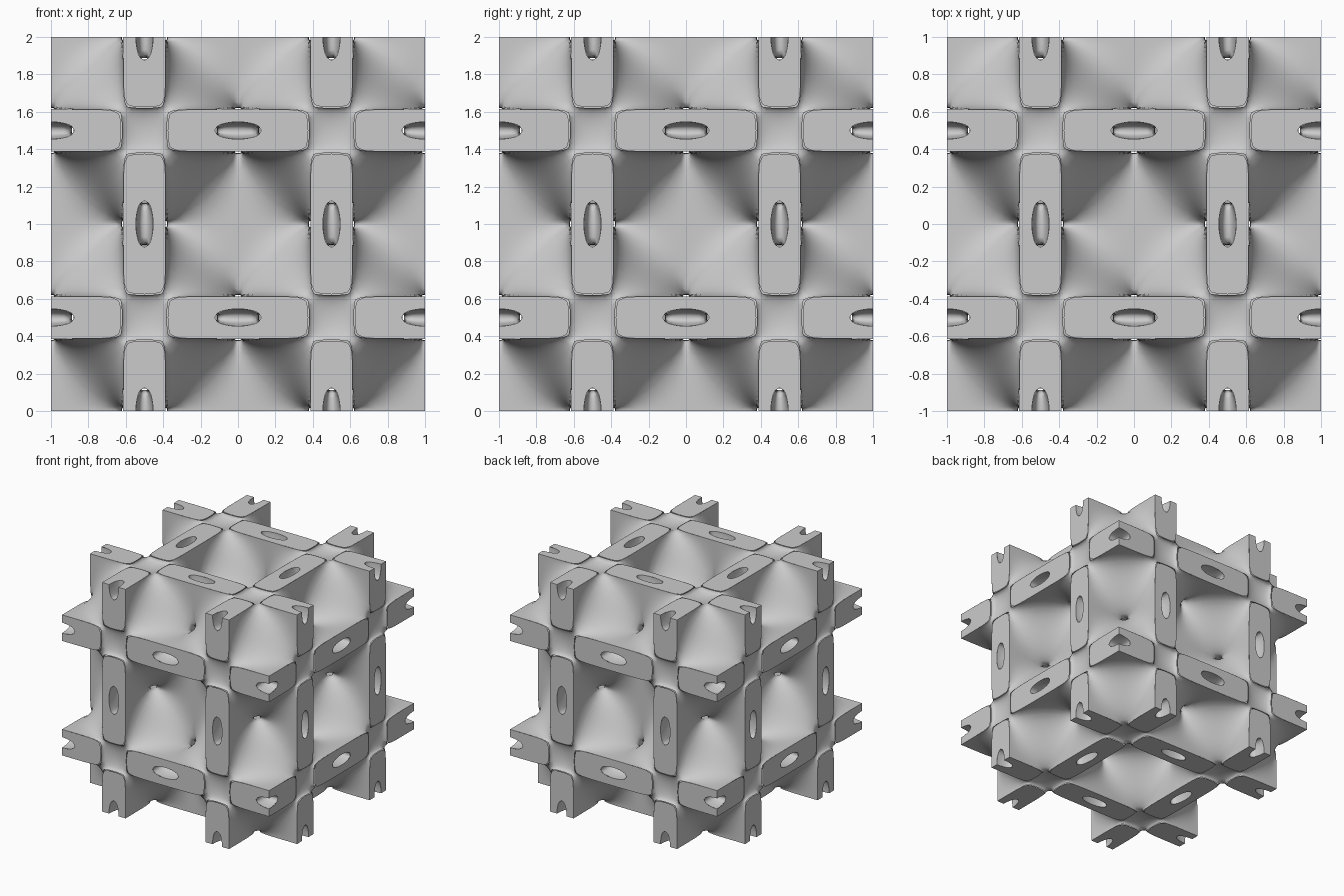
import bpy, bmesh, math
from itertools import product
from mathutils import Vector, Euler

cube = bpy.data.objects.get("Cube")
if cube:
    bpy.data.objects.remove(cube, do_unlink=True)

N = 18               # grid steps along one eighth of a cell
HALF = 0.5           # edge of one eighth of a cell
H = HALF / N
LEVEL = 0.71         # half thickness of the wall, in field units
TAU = math.tau

grey = bpy.data.materials.new("light_grey")
grey.use_nodes = True
grey.diffuse_color = (0.6, 0.6, 0.6, 1)
grey.node_tree.nodes["Principled BSDF"].inputs["Base Color"].default_value = (0.6, 0.6, 0.6, 1)


def field(p):
    """Periodic minimal surface: zero on the middle of the wall."""
    a, b, c = (math.cos(TAU * t) for t in p)
    return 3 * (a + b + c) + 4 * a * b * c


def inside(p):
    return LEVEL - abs(field(p))


def gradient(p):
    c = [math.cos(TAU * t) for t in p]
    return Vector([-TAU * math.sin(TAU * p[i]) * (3 + 4 * c[i - 1] * c[i - 2])
                   for i in range(3)])


def crossing(p, q):
    """Point between p and q where the wall skin lies."""
    p, q = Vector(p), Vector(q)
    start = inside(p) > 0
    for _ in range(12):
        m = (p + q) / 2
        if (inside(m) > 0) == start:
            p = m
        else:
            q = m
    return (p + q) / 2


def project(p):
    """Pull a point onto the nearest wall skin."""
    for _ in range(3):
        f, g = field(p), gradient(p)
        step = g * ((math.copysign(LEVEL, f) - f) / max(g.length_squared, 1e-6))
        if step.length > 0.3 * H:
            step.length = 0.3 * H
        p = p + step
    return p


def shell_mesh():
    """One eighth of a cell, meshed with one point per crossed grid cube."""
    bm = bmesh.new()
    span = range(-1, N + 2)
    solid = {k: inside([t * H for t in k]) > 0 for k in product(span, repeat=3)}
    cuts, verts = {}, {}
    quads = []
    for k in solid:
        for a in range(3):
            n = list(k)
            n[a] += 1
            n = tuple(n)
            if n not in solid or solid[n] == solid[k]:
                continue
            point = crossing([t * H for t in k], [t * H for t in n])
            b, c = (a + 1) % 3, (a + 2) % 3
            ring = []
            for db, dc in ((-1, -1), (0, -1), (0, 0), (-1, 0)):
                cell = list(k)
                cell[b] += db
                cell[c] += dc
                cell = tuple(cell)
                ring.append(cell)
                cuts.setdefault(cell, []).append(point)
            if all(-1 <= t <= N for cell in ring for t in cell):
                quads.append(ring if solid[k] else ring[::-1])
    for ring in quads:
        for cell in ring:
            if cell not in verts:
                pts = cuts[cell]
                verts[cell] = bm.verts.new(project(sum(pts, Vector()) / len(pts)))
        bm.faces.new([verts[cell] for cell in ring])
    # trim to the mirror planes
    for a in range(3):
        for pos, sign in ((0, -1), (HALF, 1)):
            normal, co = Vector(), Vector()
            normal[a], co[a] = sign, pos
            bmesh.ops.bisect_plane(bm, geom=bm.verts[:] + bm.edges[:] + bm.faces[:],
                                   dist=1e-6, plane_co=co, plane_no=normal,
                                   clear_outer=True)
    return finish(bm, "lattice_shell", True)


def cap_mesh():
    """Flat cut through the walls for a quarter of one cell side."""
    bm = bmesh.new()
    for i, j in product(range(N), repeat=2):
        square = [Vector(((i + u) * H, (j + v) * H, HALF))
                  for u, v in ((0, 0), (1, 0), (1, 1), (0, 1))]
        poly = []
        for p, q in zip(square, square[1:] + square[:1]):
            if inside(p) > 0:
                poly.append(p)
            if (inside(p) > 0) != (inside(q) > 0):
                poly.append(crossing(p, q))
        if len(poly) > 2:
            bm.faces.new([bm.verts.new((p.x, p.y, 0)) for p in poly])
    bmesh.ops.remove_doubles(bm, verts=bm.verts[:], dist=1e-5)
    return finish(bm, "cut_face", False)


def finish(bm, name, smooth):
    mesh = bpy.data.meshes.new(name)
    bm.to_mesh(mesh)
    bm.free()
    for poly in mesh.polygons:
        poly.use_smooth = smooth
    mesh.materials.append(grey)
    return mesh


def repeat(name, mesh, axes, location, rotation=(0, 0, 0)):
    """Mirror the piece into a cell and set two cells along each axis."""
    ob = bpy.data.objects.new(name, mesh)
    bpy.context.collection.objects.link(ob)
    ob.location, ob.rotation_euler = location, rotation
    mirror = ob.modifiers.new("mirror", "MIRROR")
    mirror.merge_threshold = 1e-4
    for a in range(3):
        mirror.use_axis[a] = a < axes
    for a in range(axes):
        arr = ob.modifiers.new("array", "ARRAY")
        arr.count = 2
        arr.use_relative_offset = False
        arr.use_constant_offset = True
        offset = Vector()
        offset[a] = 2 * HALF
        arr.constant_offset_displace = offset
        arr.use_merge_vertices = True
        arr.merge_threshold = 1e-4
    return ob


# curved walls
repeat("lattice_shell", shell_mesh(), 3, (-HALF, -HALF, HALF))

# flat cut faces on the six sides
cap = cap_mesh()
q = math.pi / 2
sides = {"top": (0, 0, 0), "bottom": (2 * q, 0, 0), "front": (q, 0, 0),
         "back": (-q, 0, 0), "left": (0, q, 0), "right": (0, -q, 0)}
for side, turn in sides.items():
    place = Vector((0, 0, 1)) + Euler(turn).to_matrix() @ Vector((-HALF, -HALF, 1))
    repeat("cut_face_" + side, cap, 2, place, turn)
